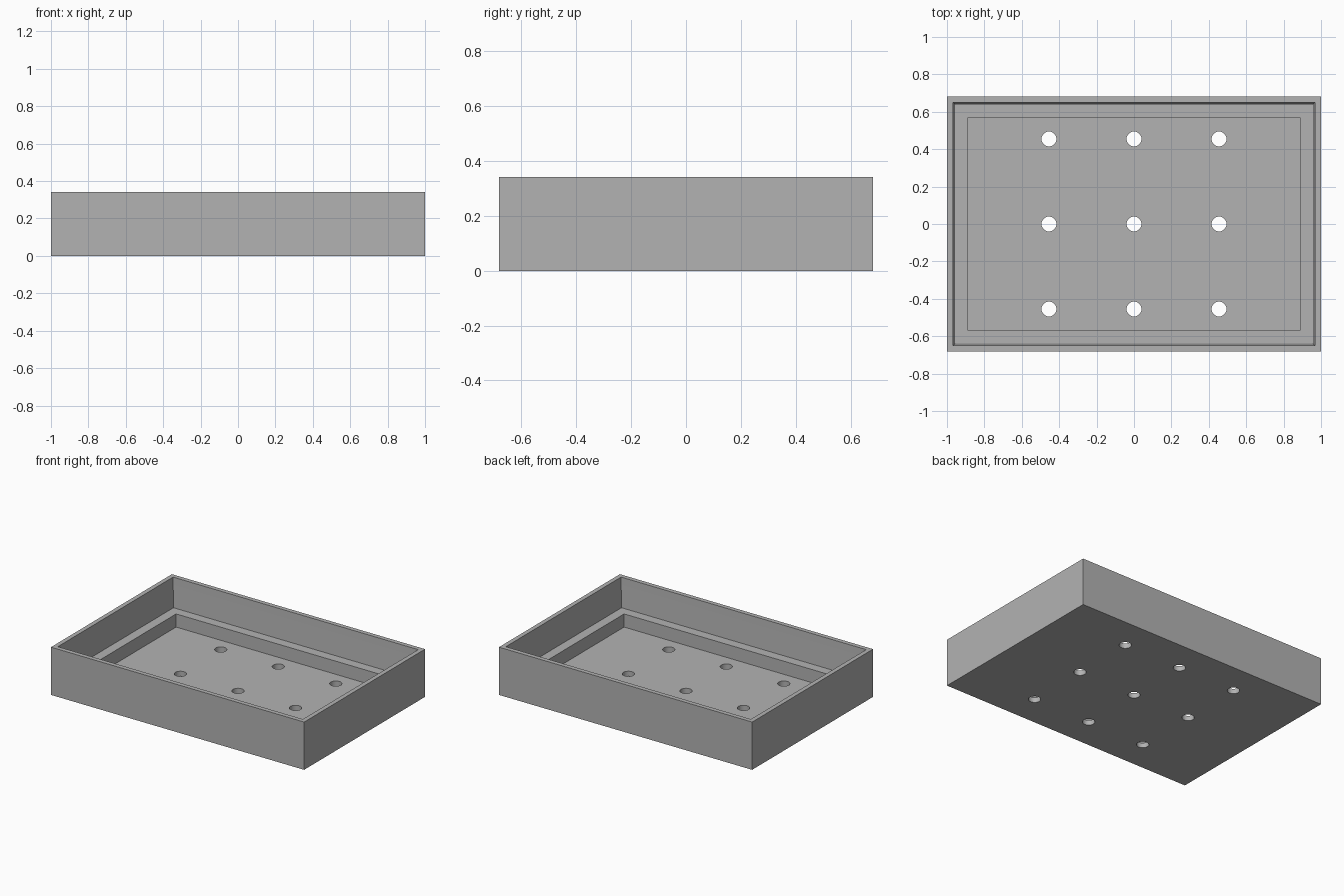
import bpy
import bmesh

cube = bpy.data.objects.get("Cube")
if cube:
    bpy.data.objects.remove(cube, do_unlink=True)

grey = bpy.data.materials.new("plain grey")
grey.use_nodes = True
colour = (0.45, 0.45, 0.45, 1)
grey.diffuse_color = colour
grey.node_tree.nodes["Principled BSDF"].inputs["Base Color"].default_value = colour

HALF_X, HALF_Y, HEIGHT = 1.0, 0.682, 0.341
LEDGE, FLOOR = 0.13, 0.036
HOLE_RADIUS, HOLE_PITCH = 0.04, 0.4545


def add_object(name, bm):
    bmesh.ops.recalc_face_normals(bm, faces=bm.faces)
    mesh = bpy.data.meshes.new(name)
    bm.to_mesh(mesh)
    bm.free()
    mesh.materials.append(grey)
    obj = bpy.data.objects.new(name, mesh)
    bpy.context.collection.objects.link(obj)
    return obj


# Tray: rectangular rings (inset, height) from the underside, over the rim, to the floor
rings = [(0, 0), (0, HEIGHT), (0.032, HEIGHT), (0.036, 0.26),
         (0.044, LEDGE), (0.112, LEDGE), (0.112, FLOOR)]
bm = bmesh.new()
loops = []
for inset, z in rings:
    x, y = HALF_X - inset, HALF_Y - inset
    loops.append([bm.verts.new((sx * x, sy * y, z))
                  for sx, sy in ((-1, -1), (1, -1), (1, 1), (-1, 1))])
for low, high in zip(loops, loops[1:]):
    for i in range(4):
        j = (i + 1) % 4
        bm.faces.new((low[i], low[j], high[j], high[i]))
bm.faces.new(loops[0][::-1])
bm.faces.new(loops[-1])
tray = add_object("tray", bm)

# Drain holes: a grid of round cutters through the floor
bm = bmesh.new()
for col in (-1, 0, 1):
    for row in (-1, 0, 1):
        made = bmesh.ops.create_cone(bm, cap_ends=True, segments=32, radius1=HOLE_RADIUS,
                                     radius2=HOLE_RADIUS, depth=0.2)
        bmesh.ops.translate(bm, verts=made["verts"],
                            vec=(col * HOLE_PITCH, row * HOLE_PITCH, 0))
cutter = add_object("hole_cutter", bm)

cut = tray.modifiers.new("drain holes", "BOOLEAN")
cut.operation = "DIFFERENCE"
cut.solver = "EXACT"
cut.object = cutter
bpy.context.view_layer.objects.active = tray
tray.select_set(True)
bpy.ops.object.modifier_apply(modifier=cut.name)
bpy.data.objects.remove(cutter, do_unlink=True)

# Smooth hole walls, crisp tray edges
bpy.ops.object.shade_smooth_by_angle(angle=0.52)
